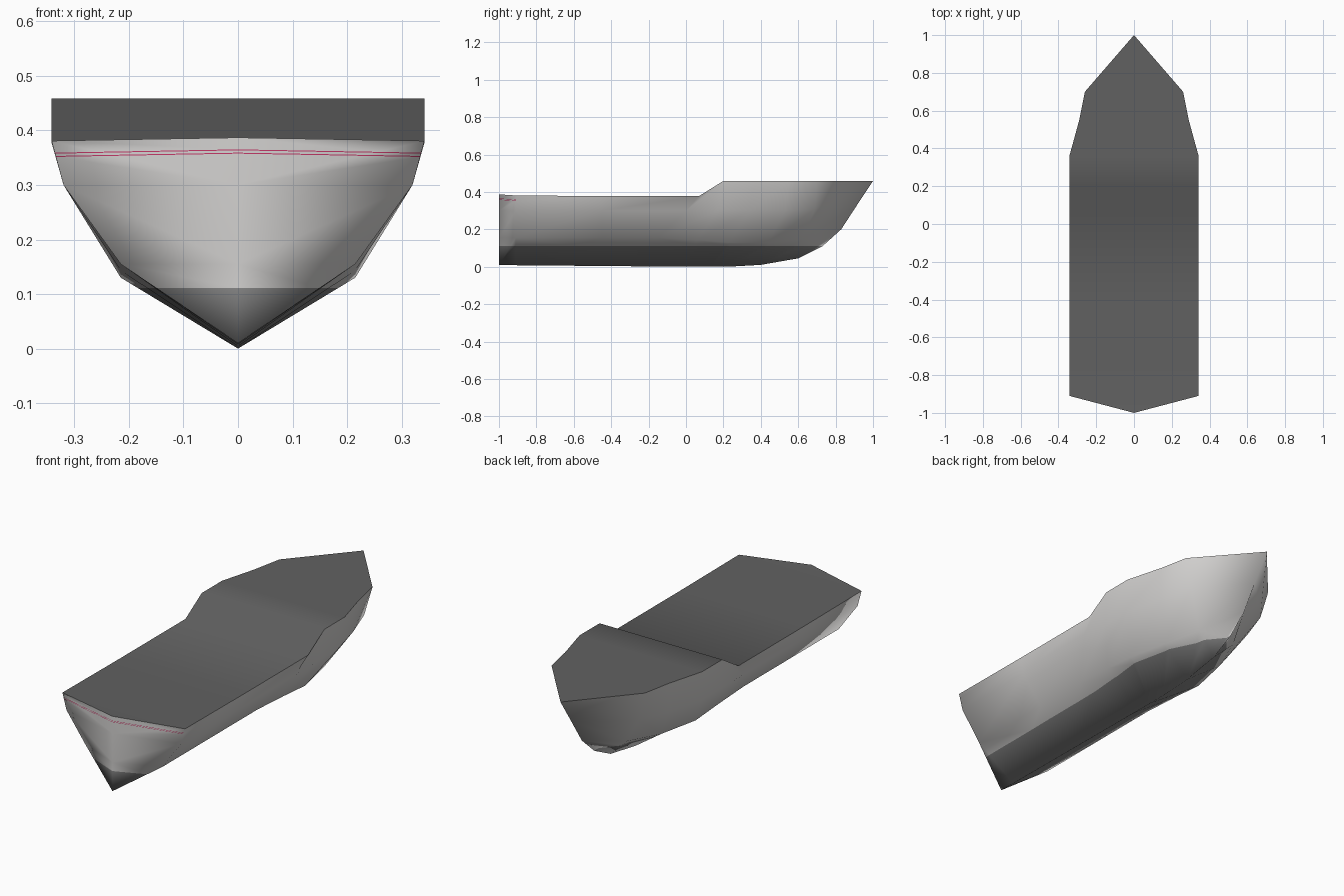
import bpy, bmesh

if "Cube" in bpy.data.objects:
    bpy.data.objects.remove(bpy.data.objects["Cube"])


def material(name, r, g, b):
    m = bpy.data.materials.new(name)
    m.diffuse_color = (r, g, b, 1)
    m.use_nodes = True
    m.node_tree.nodes["Principled BSDF"].inputs["Base Color"].default_value = m.diffuse_color
    return m


hull_grey = material("hull light grey", 0.67, 0.66, 0.65)
bottom_grey = material("bottom dark grey", 0.25, 0.25, 0.25)
deck_grey = material("deck dark grey", 0.12, 0.12, 0.12)
stripe_red = material("stripe red", 0.55, 0.04, 0.14)

# Stations from stern to bow: keel, chine, bilge, deck edge (x, y, z)
stations = [
    [(0, -1, .01), (0, -1, .155), (0, -1, .30), (0, -1, .387)],
    [(0, -.91, .008), (.215, -.91, .155), (.32, -.91, .30), (.342, -.91, .381)],
    [(0, -.45, .004), (.215, -.45, .155), (.32, -.45, .30), (.342, -.45, .378)],
    [(0, 0, 0), (.215, -.15, .155), (.32, .0, .30), (.342, .07, .378)],
    [(0, .12, 0), (.215, .06, .143), (.32, .17, .30), (.342, .20, .459)],
    [(0, .22, 0), (.215, .23, .13), (.32, .34, .30), (.342, .36, .459)],
    [(0, .40, .01), (.17, .44, .13), (.27, .53, .30), (.29, .55, .459)],
    [(0, .60, .045), (.105, .62, .145), (.22, .69, .31), (.26, .70, .459)],
    [(0, .73, .11), (0, .83, .20), (0, .91, .323), (0, 1, .459)],
]
STERN = -.911
CAMBER = .067      # stern stripes rise towards the centre line
BANDS = [(.3515, .3533), (.3575, .3593)]


def finish(name, bm, mats):
    mesh = bpy.data.meshes.new(name)
    bm.to_mesh(mesh)
    bm.free()
    for m in mats:
        mesh.materials.append(m)
    mesh.shade_smooth()
    obj = bpy.data.objects.new(name, mesh)
    bpy.context.collection.objects.link(obj)
    return obj


def skin(bm, rows):
    # Triangles whose diagonals run down and aft to the keel on both sides
    grid = [[bm.verts.new(p) for p in row] for row in rows]
    for a, b in zip(grid, grid[1:]):
        for i in range(len(a) - 1):
            bm.faces.new((a[i], b[i], b[i + 1]))
            bm.faces.new((a[i], b[i + 1], a[i + 1]))


# Hull shell: one side skinned from keel to deck edge, then mirrored
bm = bmesh.new()
skin(bm, stations)
half = bmesh.ops.duplicate(bm, geom=bm.verts[:] + bm.edges[:] + bm.faces[:])["geom"]
for v in half:
    if isinstance(v, bmesh.types.BMVert):
        v.co.x *= -1
bmesh.ops.remove_doubles(bm, verts=bm.verts, dist=1e-5)
bmesh.ops.dissolve_degenerate(bm, edges=bm.edges, dist=1e-6)
bmesh.ops.recalc_face_normals(bm, faces=bm.faces)
side = max(bm.faces, key=lambda f: f.calc_center_median().x)
if side.normal.x < 0:
    bmesh.ops.reverse_faces(bm, faces=bm.faces)


# Waterline and thin stern stripes are cut into the shell
def cut(z, slope, faces):
    geom = set(faces)
    for f in faces:
        geom.update(f.edges)
        geom.update(f.verts)
    bmesh.ops.bisect_plane(bm, geom=list(geom), plane_co=(0, -.91, z),
                           plane_no=(0, slope, 1))


def stern_faces():
    return [f for f in bm.faces if f.calc_center_median().y < STERN]


cut(.111, 0, bm.faces[:])
for band in BANDS:
    for z in band:
        cut(z, CAMBER, stern_faces())
for f in bm.faces:
    if f.calc_center_median().z < .111:
        f.material_index = 1
for f in stern_faces():
    c = f.calc_center_median()
    level = c.z + CAMBER * (c.y + .91)
    if any(lo < level < hi for lo, hi in BANDS):
        f.material_index = 2
finish("hull", bm, [hull_grey, bottom_grey, stripe_red])

# Deck: stepped sheet between the hull's upper edges
bm = bmesh.new()
rows = [[(-s[3][0], s[3][1], s[3][2]), s[3]] for s in stations]
grid = [[bm.verts.new(p) for p in row] for row in rows]
for a, b in zip(grid, grid[1:]):
    bm.faces.new((a[0], a[1], b[1], b[0]))
bmesh.ops.remove_doubles(bm, verts=bm.verts, dist=1e-5)
bm.normal_update()
bmesh.ops.reverse_faces(bm, faces=[f for f in bm.faces if f.normal.z < 0])
finish("deck", bm, [deck_grey])
